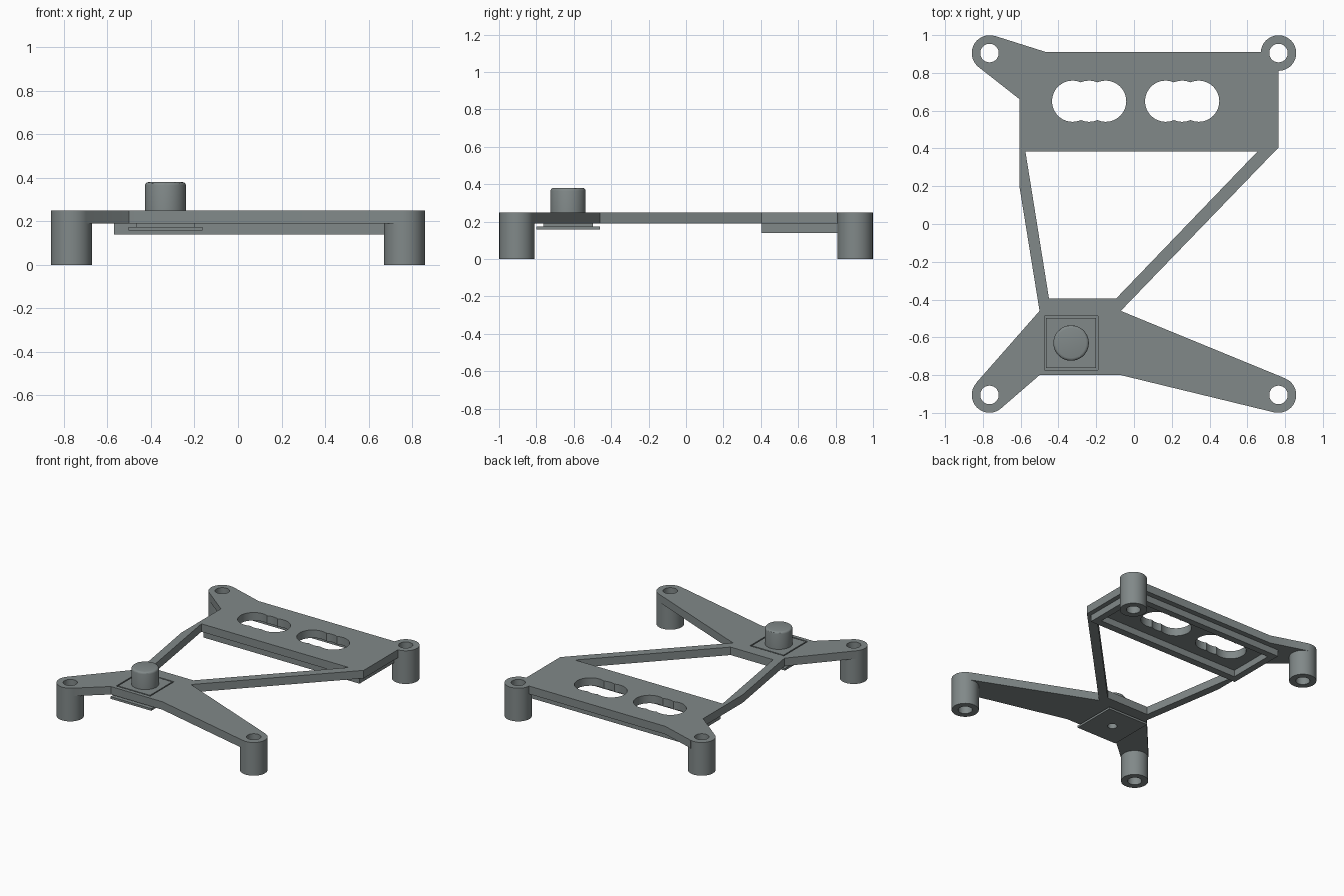
import bpy, bmesh, math

if "Cube" in bpy.data.objects:
    bpy.data.objects.remove(bpy.data.objects["Cube"])

grey = bpy.data.materials.new("slate grey")
grey.diffuse_color = (0.22, 0.25, 0.25, 1)
grey.use_nodes = True
grey.node_tree.nodes["Principled BSDF"].inputs["Base Color"].default_value = grey.diffuse_color


def add(name, bm):
    bmesh.ops.recalc_face_normals(bm, faces=bm.faces)
    me = bpy.data.meshes.new(name)
    bm.to_mesh(me)
    bm.free()
    me.materials.append(grey)
    ob = bpy.data.objects.new(name, me)
    bpy.context.collection.objects.link(ob)
    return ob


def prism(name, pts, z0, z1):
    bm = bmesh.new()
    face = bm.faces.new([bm.verts.new((x, y, z0)) for x, y in pts])
    ext = bmesh.ops.extrude_face_region(bm, geom=[face])
    for v in ext["geom"]:
        if isinstance(v, bmesh.types.BMVert):
            v.co.z = z1
    return add(name, bm)


def box(name, x0, x1, y0, y1, z0, z1):
    return prism(name, [(x0, y0), (x1, y0), (x1, y1), (x0, y1)], z0, z1)


def disc(name, x, y, r, z0, z1, n=48):
    ring = [(x + r * math.cos(2 * math.pi * i / n),
             y + r * math.sin(2 * math.pi * i / n)) for i in range(n)]
    return prism(name, ring, z0, z1)


def combine(target, tool, operation):
    mod = target.modifiers.new("combine", 'BOOLEAN')
    mod.operation, mod.solver, mod.object = operation, 'EXACT', tool
    bpy.context.view_layer.objects.active = target
    bpy.ops.object.modifier_apply(modifier=mod.name)
    bpy.data.objects.remove(tool)


def smooth(ob):
    bpy.ops.object.select_all(action='DESELECT')
    ob.select_set(True)
    bpy.context.view_layer.objects.active = ob
    bpy.ops.object.shade_smooth_by_angle(angle=math.radians(30))


PX, PY = 0.765, 0.905
LOW, TOP = 0.19, 0.25

# Mounting plate: outline with the four arms
outline = [
    (-0.737, 0.996), (-0.465, 0.91), (PX, 0.91), (PX, 0.405),
    (-0.07, -0.46), (0.80, -0.817), (PX, -PY), (0.745, -0.998),
    (-0.07, -0.80), (-0.50, -0.80), (-0.705, -0.977), (-PX, -PY),
    (-0.836, -0.842), (-0.50, -0.46), (-0.605, 0.19), (-0.605, 0.66),
    (-0.823, 0.831), (-PX, PY)]
frame = prism("mounting_frame", outline, LOW, TOP)

# Large opening between the two struts
combine(frame, prism("opening", [(-0.575, 0.385), (0.655, 0.385),
                                 (-0.095, -0.395), (-0.45, -0.395)], 0.1, 0.3),
        'DIFFERENCE')

# Scalloped slots, each three overlapping circles
for cx in (-0.2375, 0.255):
    for dx in (-0.0875, 0, 0.0875):
        combine(frame, disc("slot", cx + dx, 0.65, 0.109, 0.1, 0.3), 'DIFFERENCE')

# Square pocket for the button
BX, BY = -0.333, -0.63
combine(frame, box("pocket", BX - 0.142, BX + 0.142, BY - 0.142, BY + 0.142,
                   0.1, 0.3), 'DIFFERENCE')

# Corner posts with through holes
for sx in (-1, 1):
    for sy in (-1, 1):
        x, y = sx * PX, sy * PY
        combine(frame, disc("post", x, y, 0.094, 0, TOP), 'UNION')
        combine(frame, disc("bore", x, y, 0.049, -0.1, 0.4), 'DIFFERENCE')
smooth(frame)

# Raised rim under the back plate
rim = box("underside_rim", -0.57, 0.73, 0.405, 0.87, 0.14, LOW)
combine(rim, box("rim_inside", -0.52, 0.68, 0.46, 0.82, 0.05, 0.3), 'DIFFERENCE')
combine(rim, disc("post_clearance", PX, PY, 0.094, 0.05, 0.3), 'DIFFERENCE')

# Button housing: square body with a wider flange below
body = box("button_housing", BX - 0.133, BX + 0.133, BY - 0.133, BY + 0.133,
           0.165, TOP)
combine(body, box("flange", BX - 0.17, BX + 0.17, BY - 0.17, BY + 0.17,
                  0.157, 0.173), 'UNION')
combine(body, disc("pin_hole", BX, BY, 0.033, 0.1, 0.23, 32), 'DIFFERENCE')
smooth(body)

# Round button cap with a softened top edge
cap = disc("button_cap", BX, BY, 0.094, 0.24, 0.38)
bm = bmesh.new()
bm.from_mesh(cap.data)
edges = [e for e in bm.edges if all(v.co.z > 0.37 for v in e.verts)]
bmesh.ops.bevel(bm, geom=edges, offset=0.015, segments=3, profile=0.5,
                affect='EDGES')
bm.to_mesh(cap.data)
bm.free()
smooth(cap)
